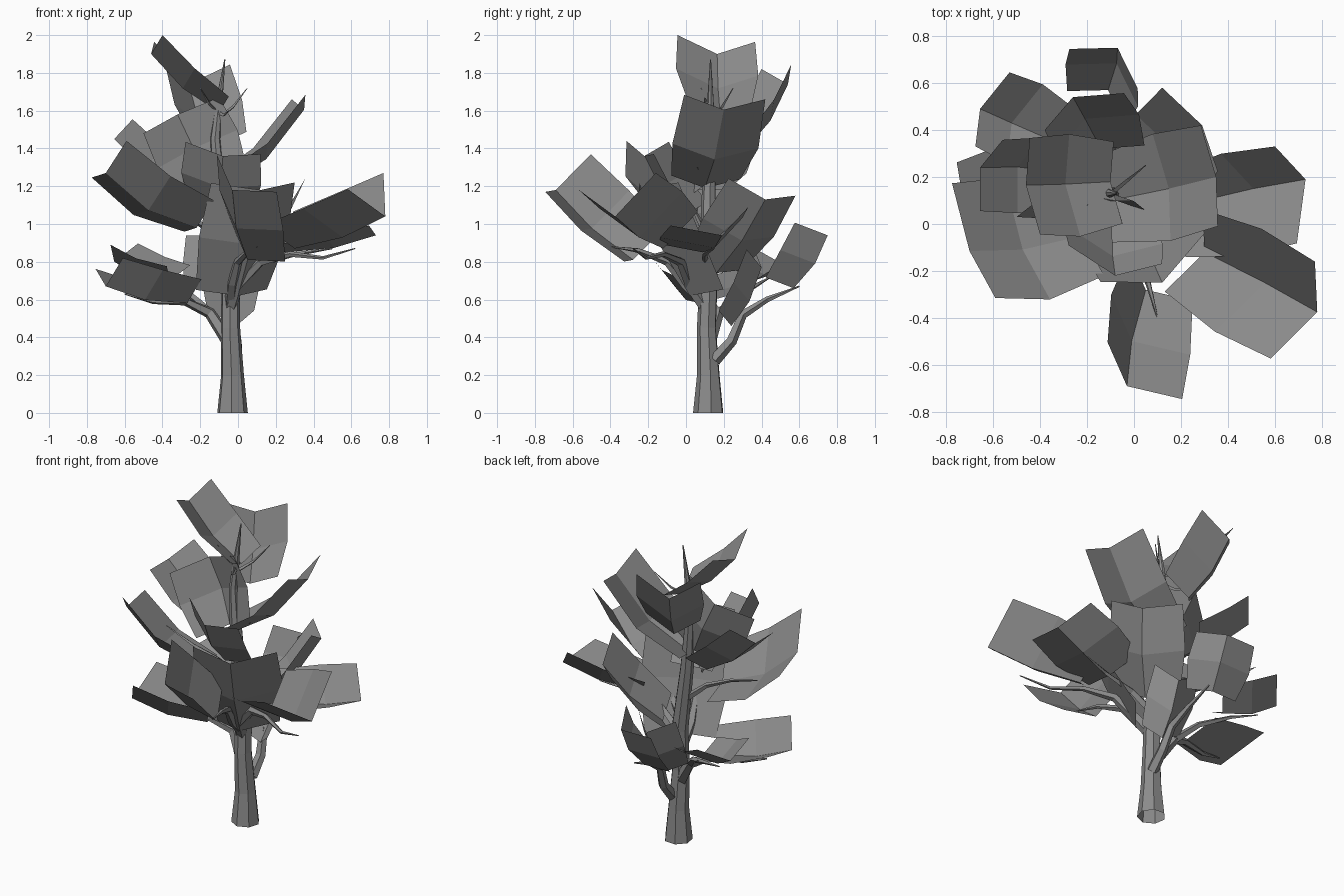
import bpy
from math import radians, cos, sin, pi
from mathutils import Vector as V, Matrix

# One dark grey for the whole tree
grey = bpy.data.materials.new("dark_grey")
grey.diffuse_color = (.26, .26, .26, 1)


def add_mesh(name, verts, faces):
    me = bpy.data.meshes.new(name)
    me.from_pydata([tuple(v) for v in verts], [], faces)
    me.materials.append(grey)
    me.update()
    ob = bpy.data.objects.new(name, me)
    bpy.context.collection.objects.link(ob)


def limb(name, sides, path):
    """Tapered tube through (x, y, z, radius) points."""
    pts = [V(p[:3]) for p in path]
    verts, faces = [], []
    n = len(pts)
    for i, p in enumerate(pts):
        d = (pts[min(i + 1, n - 1)] - pts[max(i - 1, 0)]).normalized()
        if i == 0 and p.z < 0.01:
            d = V((0, 0, 1))
        u = d.cross(V((0.3, 1, 0.1))).normalized()
        w = d.cross(u)
        for k in range(sides):
            a = 2 * pi * k / sides
            verts.append(p + (u * cos(a) + w * sin(a)) * path[i][3])
    for i in range(n - 1):
        for k in range(sides):
            a, b = i * sides + k, i * sides + (k + 1) % sides
            faces.append((a, b, b + sides, a + sides))
    add_mesh(name, verts, faces)


def leaf(name, base, tip, left_tip, fold, ratio=1, sag=.03):
    """Folded leaf card: spine base, spine tip, left tip corner, fold angle,
    right to left wing width ratio, sag of the middle."""
    s0, s1, l1 = V(base), V(tip), V(left_tip)
    axis = (s1 - s0).normalized()
    l = l1 - s1
    r = Matrix.Rotation(radians(fold), 3, axis) @ l * ratio
    up = (l.normalized() + r.normalized()).normalized()
    verts = []
    for t, width, drop in ((0, 0.85, 0), (0.5, 1.06, sag), (1, 1, 0)):
        s = s0.lerp(s1, t) - up * drop
        verts += [s + l * width, s, s + r * width]
    add_mesh(name, verts, [(0, 1, 4, 3), (1, 2, 5, 4), (3, 4, 7, 6), (4, 5, 8, 7)])


# Trunk
limb("trunk", 7, [(-.03, .12, 0, .083), (-.03, .12, .2, .062), (-.04, .11, .45, .052),
                  (-.04, .12, .7, .05), (-.09, .12, 1.1, .04), (-.12, .13, 1.45, .028),
                  (-.1, .13, 1.65, .018), (-.07, .13, 1.87, .003)])

# Main branches
limb("left_branch", 5, [(-.05, .12, .38, .04), (-.15, .17, .53, .032), (-.28, .12, .59, .022),
                        (-.45, .08, .59, .014), (-.6, .05, .63, .004)])
limb("left_rear_branch", 4, [(-.15, .17, .53, .025), (-.25, .28, .62, .018),
                             (-.4, .38, .68, .011), (-.55, .45, .72, .003)])
limb("rear_branch", 5, [(-.01, .15, .28, .035), (-.01, .24, .38, .03), (-.03, .3, .52, .025),
                        (-.05, .43, .6, .016), (-.06, .6, .67, .004)])
limb("right_branch", 5, [(-.04, .1, .56, .035), (.0, .02, .68, .032), (.12, -.03, .8, .025),
                         (.28, -.12, .84, .016), (.45, -.21, .82, .01), (.62, -.28, .87, .003)])
limb("right_rear_branch", 4, [(-.02, .12, .7, .025), (.1, .1, .79, .02),
                              (.3, .1, .84, .012), (.5, .15, .87, .003)])
limb("front_branch", 5, [(-.04, .1, .58, .035), (-.03, -.01, .69, .03), (.0, -.1, .8, .022),
                         (.06, -.25, .86, .013), (.1, -.4, .88, .003)])
limb("upper_left_branch", 4, [(-.08, .12, .9, .022), (-.2, .08, 1.0, .015),
                              (-.35, .05, 1.06, .01), (-.55, .07, 1.12, .003)])

# Thin crown twigs
for i, end in enumerate([(.05, .25, 1.72), (-.2, .08, 1.72), (-.24, .2, 1.55), (-.05, .0, 1.6)]):
    a, b = V((-.1, .13, 1.56 + .03 * (i % 2))), V(end)
    m = a.lerp(b, .5) - V((0, 0, .02))
    limb("crown_twig", 3, [(*a, .012), (*m, .008), (*b, .002)])

# Leaf cards by tier
lower = [
    ((-.27, .08, .58), (-.7, -.06, .67), (-.61, -.18, .82), 115, 1.6),
    ((-.36, .36, .7), (-.655, .49, .8), (-.675, .33, .89), 118, 1.2),
    ((-.11, .57, .66), (-.07, .75, .94), (-.275, .745, .94), 115),
    ((-.01, .24, .46), (.0, .4, .77), (-.18, .36, .87), 110, .8),
    ((.25, .09, .85), (.73, .19, .94), (.6, .33, 1.09), 120, 1.15),
    ((.3, -.12, .87), (.78, -.375, 1.04), (.77, -.16, 1.27), 95),
    ((.05, -.28, .81), (-.03, -.69, 1.18), (.205, -.745, 1.17), 118, 1.15),
]
middle = [
    ((.0, .02, .62), (.12, -.25, 1.18), (.3, -.04, 1.22), 128, .95),
    ((-.09, .0, 1.05), (-.08, -.22, 1.36), (.12, -.17, 1.37), 130, 1.2),
    ((-.22, -.05, .98), (-.7, -.115, 1.27), (-.59, -.315, 1.44), 146, 1.05, .06),
    ((.05, .16, .74), (.29, .42, 1.13), (.12, .58, 1.15), 138, 1.0),
    ((-.3, .22, 1.18), (-.655, .24, 1.45), (-.655, .055, 1.45), 130),
    ((-.14, .12, 1.22), (-.32, .17, 1.58), (-.5, .03, 1.48), 130),
]
crown = [
    ((-.1, .1, 1.19), (.35, .2, 1.605), (.285, .42, 1.66), 145, .95, .06),
    ((-.14, .32, 1.4), (-.26, .54, 1.74), (-.38, .4, 1.82), 116, 1.2),
    ((-.1, .18, 1.59), (-.46, .165, 1.9), (-.4, -.045, 2.0), 135, .88),
]
for tier, cards in (("lower", lower), ("middle", middle), ("crown", crown)):
    for card in cards:
        leaf(tier + "_leaf", *card)
